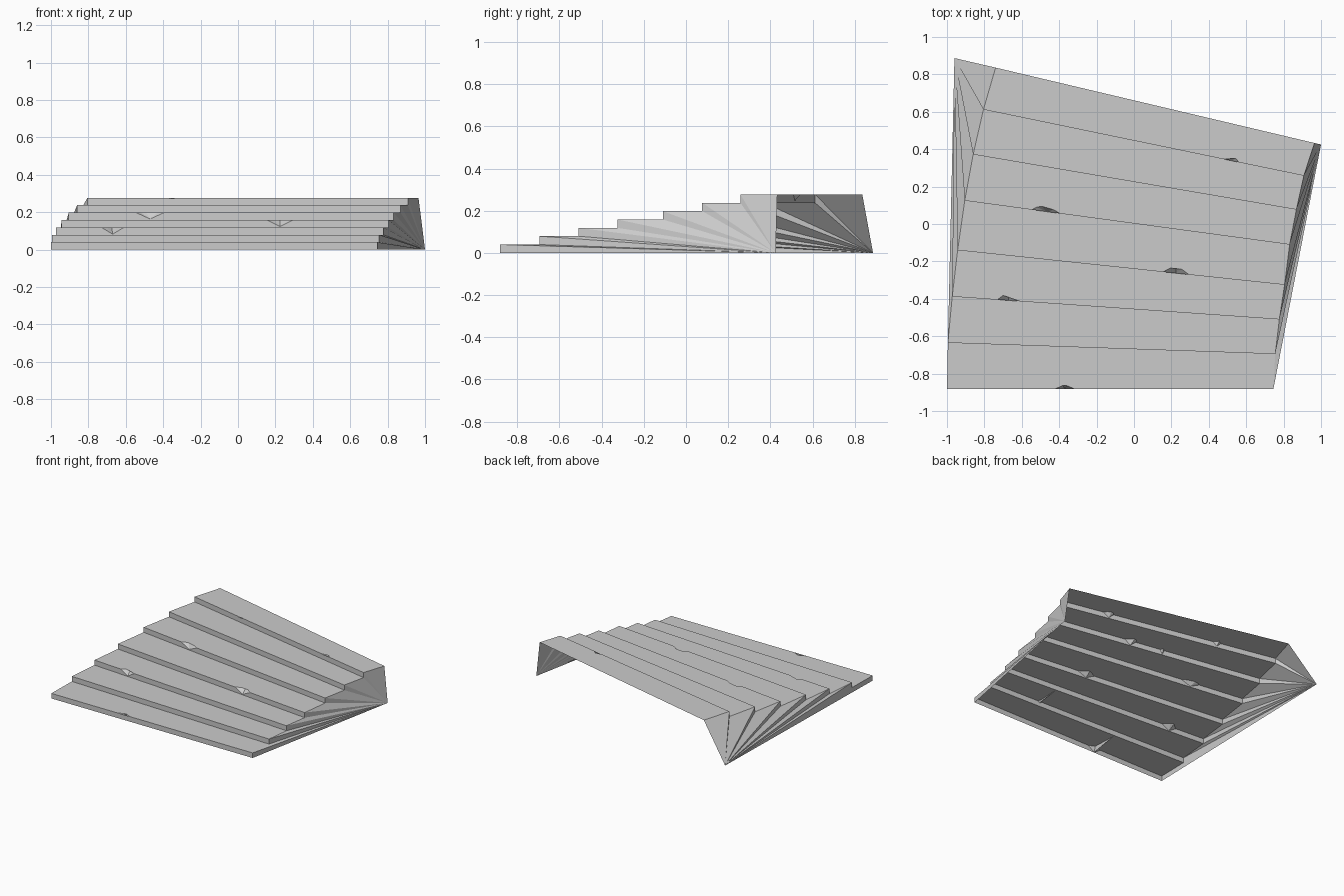
import bpy, bmesh
from mathutils import Vector

if "Cube" in bpy.data.objects:
    bpy.data.objects.remove(bpy.data.objects["Cube"])

H = 0.277 / 7  # riser height

# plan line of each riser: left x, left y, right x, right y (last one is the open back edge)
LINES = [(-1.0, -0.883, 0.745, -0.883), (-0.995, -0.635, 0.755, -0.695),
         (-0.972, -0.388, 0.777, -0.510), (-0.943, -0.140, 0.805, -0.325),
         (-0.905, 0.125, 0.832, -0.110), (-0.860, 0.372, 0.868, 0.077),
         (-0.805, 0.612, 0.908, 0.258), (-0.740, 0.836, 0.965, 0.433)]
BACK_LEFT, BACK_RIGHT = Vector((-0.96, 0.887, 0)), Vector((1.0, 0.425, 0))

# worn chips per riser: centre x, half width, drop, [(offset x, depth) ...]
CHIPS = {
    0: [(-0.37, 0.055, 0.037, [(-0.01, 0.02), (0.0, 0.21), (0.008, 0.02)])],
    1: [(0.31, 0.02, 0.012, [(-0.004, 0.02), (0.015, 0.20), (0.008, 0.02)])],
    2: [(-0.67, 0.06, 0.036, [(-0.03, 0.025), (-0.005, 0.05), (0.02, 0.04)])],
    3: [(0.225, 0.07, 0.035, [(-0.03, 0.025), (0.0, 0.04), (0.03, 0.025)])],
    4: [(-0.47, 0.075, 0.034, [(-0.05, 0.018), (-0.02, 0.025), (0.04, 0.016)])],
    5: [(-0.065, 0.015, 0.036, [(0.005, 0.02)]),
        (0.195, 0.045, 0.036, [(-0.03, 0.03), (-0.01, 0.038), (0.015, 0.02)])],
    6: [(-0.34, 0.03, 0.03, [(0.0, 0.028)]),
        (0.52, 0.04, 0.034, [(-0.02, 0.025), (0.0, 0.03), (0.025, 0.018)])],
}

bm = bmesh.new()


def face(points):
    bm.faces.new([bm.verts.new(p) for p in points])


def on_line(i, x, z, depth=0.0):
    x0, y0, x1, y1 = LINES[i]
    return Vector((x, y0 + (y1 - y0) * (x - x0) / (x1 - x0) + depth, z))


# risers, treads and chipped nosings
left_profile, right_profile = [], []
for i in range(7):
    z0, z1 = i * H, (i + 1) * H
    xl, xr = LINES[i][0], LINES[i][2]
    riser_top, nosing = [on_line(i, xl, z1)], [on_line(i, xl, z1)]
    for cx, hw, drop, pts in CHIPS[i]:
        a, b = on_line(i, cx - hw, z1), on_line(i, cx + hw, z1)
        v = on_line(i, cx, z1 - drop)
        rim = [a] + [on_line(i, cx + dx, z1, d) for dx, d in pts] + [b]
        riser_top += [a, v, b]
        nosing += rim
        for p, q in zip(rim, rim[1:]):
            face([v, q, p])
    riser_top.append(on_line(i, xr, z1))
    nosing.append(on_line(i, xr, z1))
    bottom_l, bottom_r = on_line(i, xl, z0), on_line(i, xr, z0)
    face([bottom_l, bottom_r] + riser_top[::-1])
    back_l = on_line(i + 1, LINES[i + 1][0], z1)
    back_r = on_line(i + 1, LINES[i + 1][2], z1)
    face(nosing + [back_r, back_l])
    left_profile += [bottom_l, riser_top[0]]
    right_profile += [bottom_r, riser_top[-1]]
left_profile.append(back_l)
right_profile.append(back_r)

# flared side walls, fanned from the rear ground corners
for p, q in zip(left_profile, left_profile[1:]):
    face([BACK_LEFT, p, q])
for p, q in zip(right_profile, right_profile[1:]):
    face([BACK_RIGHT, q, p])

bmesh.ops.triangulate(bm, faces=[f for f in bm.faces if len(f.verts) > 4])
bmesh.ops.remove_doubles(bm, verts=bm.verts, dist=1e-4)
bmesh.ops.recalc_face_normals(bm, faces=bm.faces)

mesh = bpy.data.meshes.new("worn_stone_steps")
bm.to_mesh(mesh)
bm.free()
bpy.context.collection.objects.link(bpy.data.objects.new("worn_stone_steps", mesh))
